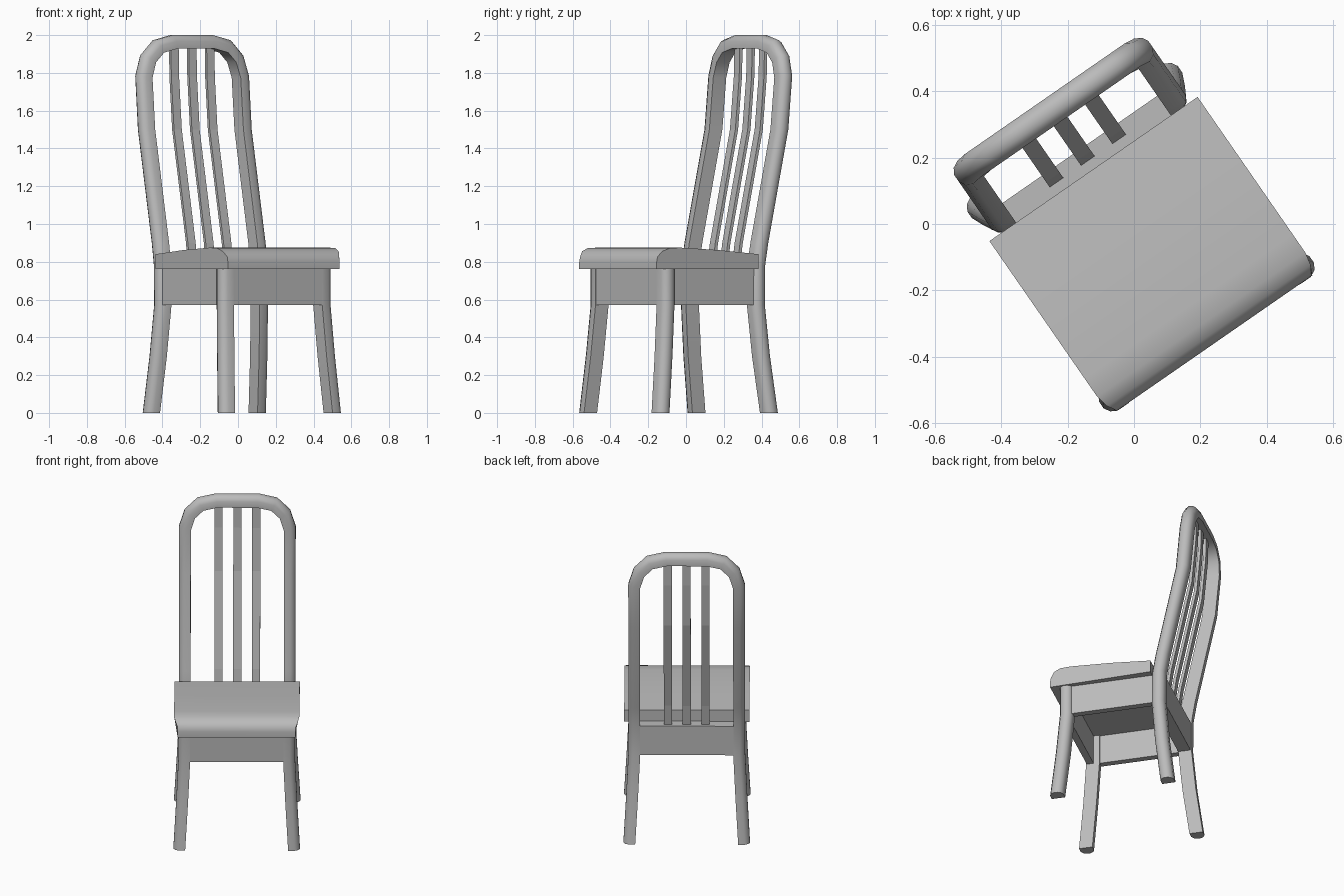
import bpy, bmesh, math
from mathutils import Vector, Matrix

if "Cube" in bpy.data.objects:
    bpy.data.objects.remove(bpy.data.objects["Cube"], do_unlink=True)

grey = bpy.data.materials.new("plain grey")
grey.use_nodes = True
grey.diffuse_color = (0.5, 0.5, 0.5, 1)
grey.node_tree.nodes["Principled BSDF"].inputs["Base Color"].default_value = grey.diffuse_color

# The whole chair stands turned about the vertical axis
TURN = Matrix.Rotation(math.radians(34.7), 4, "Z") @ Matrix.Translation((-0.006, 0, 0))


def finish(name, bm, smooth=None):
    bmesh.ops.recalc_face_normals(bm, faces=bm.faces)
    mesh = bpy.data.meshes.new(name)
    bm.to_mesh(mesh)
    bm.free()
    mesh.materials.append(grey)
    obj = bpy.data.objects.new(name, mesh)
    bpy.context.collection.objects.link(obj)
    obj.matrix_world = TURN
    if smooth:
        bpy.ops.object.select_all(action="DESELECT")
        obj.select_set(True)
        bpy.context.view_layer.objects.active = obj
        bpy.ops.object.shade_smooth_by_angle(angle=math.radians(smooth))
    return obj


def box(name, low, high):
    bm = bmesh.new()
    low, high = Vector(low), Vector(high)
    size = Matrix.Diagonal((high - low).to_4d())
    bmesh.ops.create_cube(bm, size=1, matrix=Matrix.Translation((low + high) / 2) @ size)
    return finish(name, bm)


def sweep(name, path, section, smooth=None):
    """Sweep a section (outward, depth) along a path; both ends are cut level."""
    bm = bmesh.new()
    rings = []
    pts = [Vector(p) for p in path]
    for i, p in enumerate(pts):
        if i in (0, len(pts) - 1):
            d = pts[1] - pts[0] if i == 0 else pts[-1] - pts[-2]
            out, scale = Vector((-math.copysign(1, d.z), 0, 0)), 1
        else:
            a, b = [Vector((d.x, 0, d.z)).normalized() for d in (p - pts[i - 1], pts[i + 1] - p)]
            t = (a + b).normalized()
            out, scale = Vector((-t.z, 0, t.x)), 1 / t.dot(a)
        rings.append([bm.verts.new(p + out * o * scale + Vector((0, d, 0))) for o, d in section])
    n = len(section)
    for r, s in zip(rings, rings[1:]):
        for k in range(n):
            bm.faces.new((r[k], r[(k + 1) % n], s[(k + 1) % n], s[k]))
    bm.faces.new(rings[0])
    bm.faces.new(rings[-1])
    return finish(name, bm, smooth)


def mirrored(path):
    return [(-x, y, z) for x, y, z in path]


# Flat inside, rounded outside
half = [(-0.036, 0.042), (0.004, 0.042), (0.025, 0.031), (0.036, 0.012)]
D_SECTION = half + [(o, -d) for o, d in reversed(half)]

# Back legs, posts and arched top rail in one bent piece
post = [(0.35, 0.305, 0), (0.333, 0.266, 0.3), (0.32, 0.242, 0.57), (0.32, 0.244, 0.78),
        (0.32, 0.264, 0.9), (0.32, 0.393, 1.5), (0.32, 0.418, 1.78),
        (0.29, 0.422, 1.875), (0.225, 0.422, 1.94), (0.125, 0.422, 1.964)]
sweep("back_frame", mirrored(post) + post[::-1], D_SECTION, 50)

# Front legs
leg = [(0.35, -0.393, 0), (0.333, -0.362, 0.3), (0.32, -0.34, 0.57), (0.32, -0.34, 0.77)]
sweep("left_front_leg", leg[::-1], D_SECTION, 50)
sweep("right_front_leg", mirrored(leg), D_SECTION, 50)

# Back slats follow the rake of the posts
slat_section = [(-0.025, -0.009), (0.025, -0.009), (0.025, 0.009), (-0.025, 0.009)]
for side, x in (("right", -0.115), ("middle", 0), ("left", 0.115)):
    sweep(side + "_slat", [(x, 0.243, 0.75), (x, 0.264, 0.9), (x, 0.393, 1.5),
                           (x, 0.418, 1.78), (x, 0.422, 1.95)], slat_section)

# Apron boards under the seat, open below
box("front_apron", (-0.32, -0.378, 0.57), (0.32, -0.335, 0.765))
box("back_apron", (-0.32, 0.2, 0.57), (0.32, 0.278, 0.765))
for side, x in (("right", -0.315), ("left", 0.315)):
    box(side + "_apron", (x - 0.021, -0.34, 0.57), (x + 0.021, 0.24, 0.765))

# Seat: side profile, thicker and rounded at the front
profile = [(0.206, 0.762), (0.206, 0.84), (-0.05, 0.862), (-0.3, 0.875), (-0.365, 0.872),
           (-0.405, 0.856), (-0.428, 0.828), (-0.434, 0.8), (-0.434, 0.762)]
bm = bmesh.new()
ends = []
for s in (-1, 1):
    ends.append([bm.verts.new((s * (0.36 if y < -0.42 else 0.374 if y < -0.4 else 0.382), y, z))
                 for y, z in profile])
    bm.faces.new(ends[-1])
for k in range(len(profile)):
    j = (k + 1) % len(profile)
    bm.faces.new((ends[0][k], ends[0][j], ends[1][j], ends[1][k]))
finish("seat", bm, 40)
